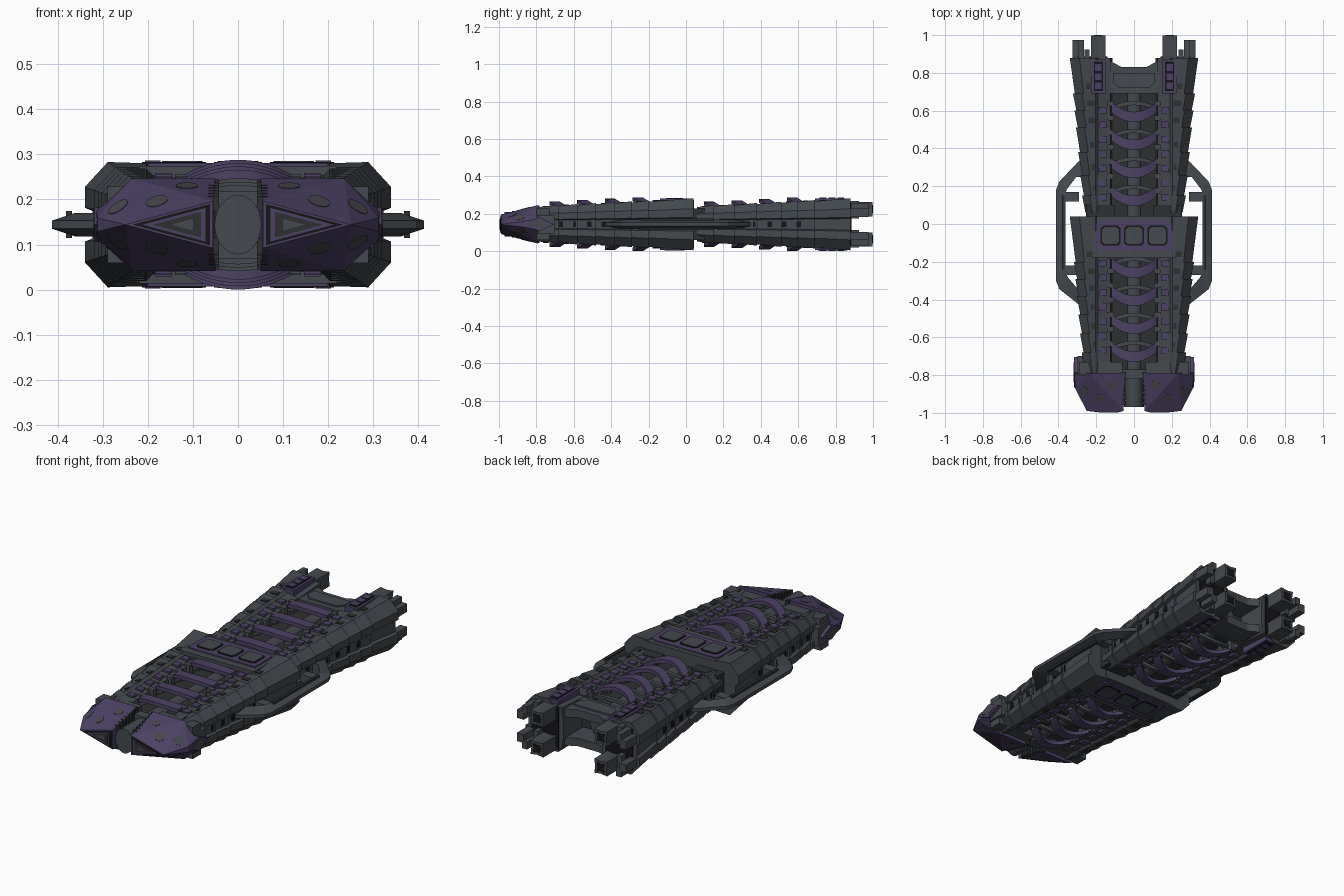
import bpy, bmesh
from math import radians, cos, sin, pi
from mathutils import Matrix

if "Cube" in bpy.data.objects:
    bpy.data.objects.remove(bpy.data.objects["Cube"], do_unlink=True)

MID = 0.144  # height of the horizontal symmetry plane


def material(name, r, g, b):
    m = bpy.data.materials.new(name)
    m.use_nodes = True
    m.diffuse_color = (r, g, b, 1)
    m.node_tree.nodes["Principled BSDF"].inputs["Base Color"].default_value = (r, g, b, 1)
    return m


GREY = material("hull grey", 0.058, 0.067, 0.077)
DARK = material("dark grey", 0.026, 0.029, 0.032)
BLACK = material("recess black", 0.008, 0.008, 0.01)
PURPLE = material("armour purple", 0.072, 0.052, 0.13)
DULL = material("worn patch", 0.06, 0.06, 0.075)


def finish(name, bm, mat, mirror="XZ", smooth=False):
    """Turn a bmesh into an object, mirrored about the ship's centre planes."""
    bmesh.ops.recalc_face_normals(bm, faces=bm.faces)
    me = bpy.data.meshes.new(name)
    bm.to_mesh(me)
    bm.free()
    me.materials.append(mat)
    ob = bpy.data.objects.new(name, me)
    ob.location.z = MID
    bpy.context.collection.objects.link(ob)
    if smooth:
        me.shade_smooth()
        me.set_sharp_from_angle(angle=radians(35))
    if mirror:
        mod = ob.modifiers.new("Mirror", "MIRROR")
        mod.use_axis = ("X" in mirror, False, "Z" in mirror)
        mod.use_mirror_merge = False
    return ob


def loft(bm, rings):
    loops = [[bm.verts.new(p) for p in ring] for ring in rings]
    n = len(loops[0])
    for a, b in zip(loops, loops[1:]):
        for i in range(n):
            j = (i + 1) % n
            bm.faces.new((a[i], a[j], b[j], b[i]))
    bm.faces.new(loops[0])
    bm.faces.new(loops[-1])


def box(bm, x0, x1, y0, y1, z0, z1):
    loft(bm, [[(x0, y, z0), (x1, y, z0), (x1, y, z1), (x0, y, z1)] for y in (y0, y1)])


def boxes(name, mat, items, mirror="XZ"):
    bm = bmesh.new()
    for b in items:
        box(bm, *b)
    return finish(name, bm, mat, mirror)


def prism(bm, pts, axis, a, b):
    """Extrude a 2D outline between two positions along an axis."""
    put = {"X": lambda p, t: (t, p[0], p[1]), "Y": lambda p, t: (p[0], t, p[1]),
           "Z": lambda p, t: (p[0], p[1], t)}[axis]
    loft(bm, [[put(p, t) for p in pts] for t in (a, b)])


def size(y):
    """Half width and half height of the hull at a station."""
    t = (y + 0.79) / 0.83 if y < 0.05 else (y - 0.06) / 0.82
    return 0.262 + 0.073 * t, 0.095 + 0.041 * t


def pod_ring(y, grow):
    w, h = size(y)
    w, h = w + grow, h + grow * 0.6
    return [(x, y, z) for x, z in (
        (0.115, 0), (0.115, 0.3 * h), (0.125, 0.8 * h), (0.19, 0.87 * h), (0.203, 0.98 * h),
        (0.85 * w, h), (w, 0.6 * h), (w, 0.27 * h), (0.95 * w, 0.22 * h), (0.95 * w, 0))]


# Overlapping armour segments of the side pods
FRONT = (-0.79, -0.68, -0.58, -0.48, -0.38, -0.29, -0.2, 0.04)
REAR = (0.06, 0.15, 0.26, 0.38, 0.51, 0.6, 0.69, 0.88)
for label, cuts in (("front", FRONT), ("rear", REAR)):
    bm = bmesh.new()
    for a, b in zip(cuts, cuts[1:]):
        loft(bm, [pod_ring(a, -0.005), pod_ring(b, 0.005)])
    finish(label + "_pod_armour", bm, GREY)

# Waist joint between the two pod halves
boxes("waist_joint", DARK, [(0.1, 0.255, 0.0, 0.1, 0, 0.085)])

# Raised spine plates and trench ribs on each segment
plates, ribs, studs, side_ports = [], [], [], []
for cuts in (FRONT, REAR):
    for a, b in zip(cuts, cuts[1:]):
        w, h = size(a)
        plates.append((0.208, 0.8 * w, a + 0.025, a + 0.055, h - 0.01, h + 0.004))
for start in (-0.67, 0.14):
    for i in range(7):
        y = start + i * 0.077
        w, h = size(y)
        studs.append((0.146, 0.184, y - 0.018, y + 0.018, 0.7 * h, 0.93 * h))
        ribs.append((0.105, 0.14, y + 0.022, y + 0.05, 0.35 * h, 0.9 * h))
        side_ports.append((0.9 * w, 0.965 * w, y - 0.012, y + 0.012, 0, 0.014))
boxes("pod_top_plates", DARK, plates)
boxes("trench_ribs", GREY, ribs)
boxes("trench_studs", PURPLE, studs)
boxes("side_ports", BLACK, side_ports)

# Central spine and dark trench floor
bm = bmesh.new()
loft(bm, [[(0.052 * cos(i * pi / 12), y, 0.066 * sin(i * pi / 12)) for i in range(24)]
          for y in (-0.97, 0.74)])
finish("central_spine", bm, GREY, None, True)
boxes("trench_floor", DARK, [(-0.13, 0.13, -0.78, 0.72, -0.048, 0.048)], None)


def arch(bm, y, top, half, width, thick, sag, sweep):
    rings = []
    for i in range(17):
        u = i / 8 - 1
        z, y0 = top - sag * u * u, y + sweep * u * u
        y1 = y0 + width
        rings.append([(half * u, y0, z), (half * u, y1, z),
                      (half * u, y1, z - thick), (half * u, y0, z - thick)])
    loft(bm, rings)


# Swept arches over the trench with lower grey ribs between them
bands, struts = bmesh.new(), bmesh.new()
for start in (-0.73, 0.095):
    for i in range(4):
        y = start + i * 0.148
        h = size(y + 0.04)[1]
        arch(bands, y, h + 0.022, 0.118, 0.055, 0.02, 0.032, 0.05)
        arch(struts, y + 0.09, h - 0.012, 0.12, 0.022, 0.016, 0.03, -0.03)
finish("trench_arches", bands, PURPLE, "Z", True)
finish("trench_struts", struts, GREY, "Z", True)

# Midship bridge with framed hatches
boxes("bridge_deck", GREY, [(-0.22, 0.22, -0.18, 0.042, 0.06, 0.13)], "Z")
bm = bmesh.new()
outline = [(-0.2, -0.14), (0.2, -0.14), (0.2, 0), (0.18, 0.02), (-0.18, 0.02), (-0.2, 0)]
prism(bm, outline, "Z", 0.12, 0.137)
finish("bridge_frame", bm, PURPLE, "Z")


def hatch(half, z0, z1, name, mat):
    bm = bmesh.new()
    c = half * 0.72
    for x in (-0.124, 0, 0.124):
        pts = [(half, c), (c, half), (-c, half), (-half, c),
               (-half, -c), (-c, -half), (c, -half), (half, -c)]
        prism(bm, [(x + px, py - 0.062) for px, py in pts], "Z", z0, z1)
    finish(name, bm, mat, "Z")


hatch(0.053, 0.13, 0.139, "hatch_rims", BLACK)
hatch(0.045, 0.13, 0.141, "hatch_lids", GREY)

# Wing-like side rails with an open gap behind them
bm = bmesh.new()
path = [((0.27, 0.35), (0.27, 0.25)), ((0.30, 0.325), (0.305, 0.25)),
        ((0.395, 0.225), (0.358, 0.18)), ((0.413, 0.18), (0.362, 0.15)),
        ((0.413, -0.30), (0.362, -0.25)), ((0.395, -0.345), (0.352, -0.28)),
        ((0.30, -0.42), (0.305, -0.335)), ((0.25, -0.45), (0.25, -0.34))]
loft(bm, [[(*o, 0.009), (*i, 0.026), (*i, -0.026), (*o, -0.009)] for o, i in path])
finish("side_rail", bm, GREY, "X")
boxes("side_rail_ridge", DARK, [(0.368, 0.382, -0.24, 0.15, 0, 0.03)])
boxes("side_rail_roots", GREY, [(0.29, 0.37, y, y + 0.05, 0, 0.02) for y in (-0.27, 0.12)])

# Wedge-shaped prow halves
bm = bmesh.new()
corners = [(0.25, -0.99, 0)]
for s in (-1, 1):
    corners += [(0.055, -0.99, 0.052 * s), (0.312, -0.87, 0.015 * s), (0.05, -0.79, 0.103 * s),
                (0.235, -0.79, 0.103 * s), (0.315, -0.79, 0.03 * s)]
for c in corners:
    bm.verts.new(c)
bmesh.ops.convex_hull(bm, input=bm.verts)
bmesh.ops.dissolve_limit(bm, angle_limit=0.02, verts=bm.verts, edges=bm.edges)
bmesh.ops.recalc_face_normals(bm, faces=bm.faces)
worn = [(f.calc_center_median(), f.normal.copy()) for f in bm.faces
        if f.normal.z > 0.3 and f.calc_area() > 0.008]
finish("prow_armour", bm, PURPLE, "X")

bm = bmesh.new()
for centre, normal in worn:
    spin = normal.to_track_quat("Z", "Y").to_matrix().to_4x4()
    bmesh.ops.create_cone(bm, cap_ends=True, segments=10, radius1=0.026, radius2=0.026,
                          depth=0.003, matrix=Matrix.Translation(centre) @ spin)
finish("prow_worn_patches", bm, DULL)

# Nested triangular panels on the prow face
for name, mat, k, y in (("prow_panel_recess", BLACK, 0.88, -0.993),
                        ("prow_panel_frame", PURPLE, 0.72, -0.995),
                        ("prow_panel_inset", DARK, 0.55, -0.997),
                        ("prow_panel_core", GREY, 0.25, -0.998)):
    bm = bmesh.new()
    tri = [(0.055, -0.052), (0.25, 0), (0.055, 0.052)]
    prism(bm, [(0.115 + (x - 0.115) * k, z * k) for x, z in tri], "Y", y, -0.985)
    finish(name, bm, mat, "X")

# Collar behind the prow, its side diamonds and the neck teeth
boxes("prow_collar", GREY, [(0.06, 0.29, -0.8, -0.73, 0, 0.085), (0.25, 0.3, -0.8, -0.7, 0, 0.05)])
for name, mat, k, x in (("side_diamond", PURPLE, 1, 0.318),
                        ("side_diamond_inset", GREY, 0.65, 0.321)):
    bm = bmesh.new()
    prism(bm, [(-0.785 - 0.08 * k, 0), (-0.785, -0.038 * k),
               (-0.785 + 0.08 * k, 0), (-0.785, 0.038 * k)], "X", 0.27, x)
    finish(name, bm, mat, "X")
boxes("neck_teeth", DARK, [(0.042, 0.066, -0.955 + i * 0.026, -0.94 + i * 0.026,
                            0.03, 0.064 + i * 0.006) for i in range(7)])
boxes("neck_clamp", GREY, [(-0.06, 0.06, -0.82, -0.77, 0.04, 0.075)], "Z")

# Stern deck with a concave trailing edge
bm = bmesh.new()
prism(bm, [(-0.14, 0.69), (0.14, 0.69), (0.14, 0.87), (0.11, 0.855), (0.065, 0.83),
           (-0.065, 0.83), (-0.11, 0.855), (-0.14, 0.87)], "Z", 0.055, 0.098)
prism(bm, [(-0.08, 0.72), (0.08, 0.72), (0.11, 0.75), (0.11, 0.8), (-0.11, 0.8), (-0.11, 0.75)],
      "Z", 0.09, 0.106)
finish("stern_deck", bm, GREY, "Z")

# Stern caps, flared docking prongs and outer blades
boxes("stern_caps", BLACK, [(0.14, 0.3, 0.87, 0.886, 0, 0.11)])
bm, ends = bmesh.new(), bmesh.new()
for target, k, y0, y1 in ((bm, 1, 0.84, 0.998), (ends, 0.6, 0.99, 1.0)):
    star = []
    for i in range(8):
        r = k * (0.033 if i % 2 == 0 else 0.054)
        star.append((0.19 + r * cos(i * pi / 4), 0.081 + r * sin(i * pi / 4)))
    prism(target, star, "Y", y0, y1)
finish("stern_prongs", bm, GREY)
finish("stern_prong_bores", ends, BLACK)
boxes("stern_blades", GREY, [(0.285, 0.325, 0.86, 0.975, 0.04, 0.085),
                             (0.265, 0.295, 0.86, 0.975, 0.075, 0.115),
                             (0.235, 0.262, 0.86, 0.925, 0.03, 0.125)])

# Framed vents on the stern shoulders
boxes("stern_vent_frames", PURPLE, [(0.152, 0.226, 0.69, 0.872, 0.1, 0.137)])
boxes("stern_vent_recess", BLACK, [(0.165, 0.213, 0.705, 0.86, 0.13, 0.139)])
boxes("stern_vent_slats", PURPLE, [(0.172, 0.206, 0.715 + i * 0.048, 0.75 + i * 0.048,
                                    0.13, 0.142) for i in range(3)])
